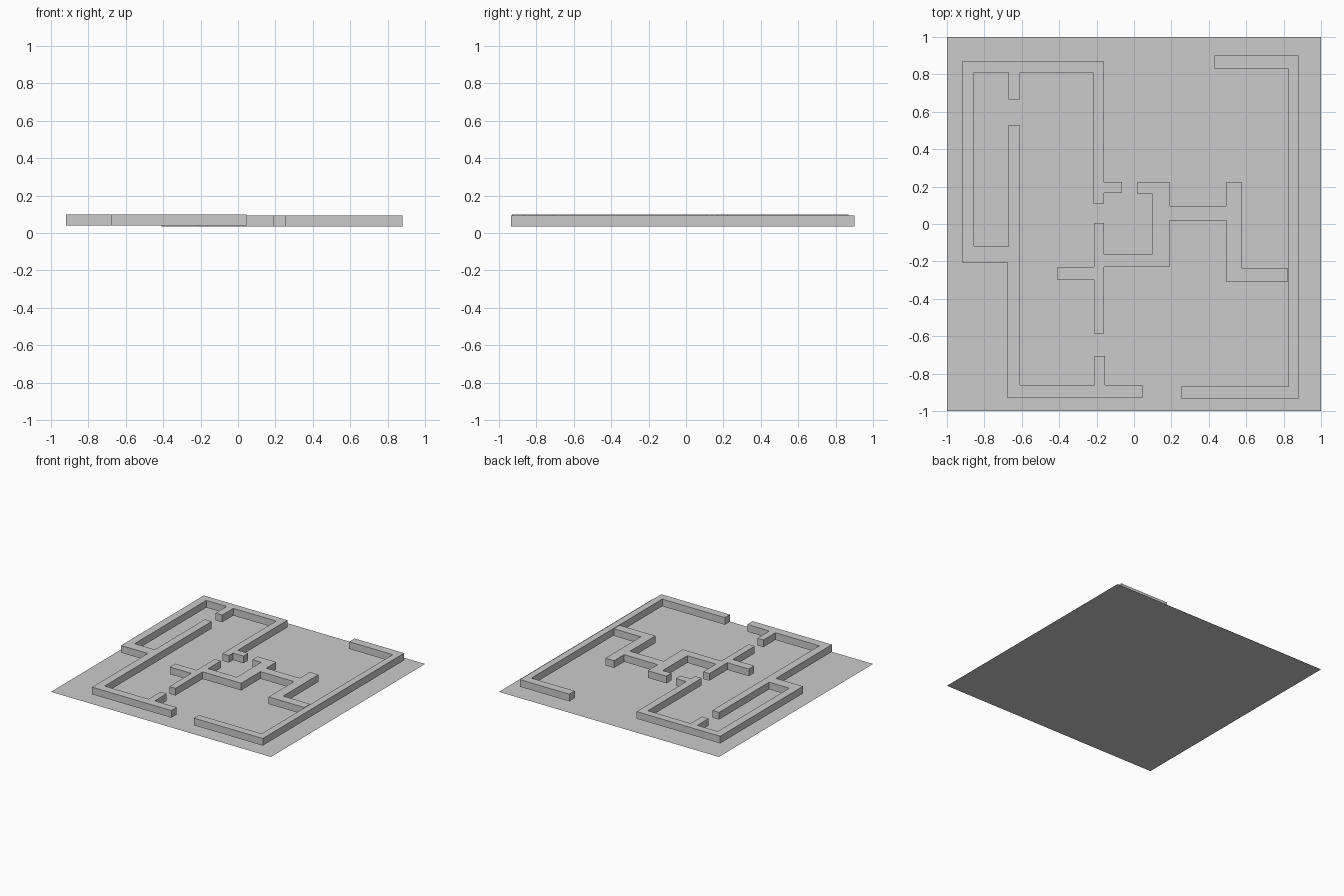
import bpy, bmesh

if "Cube" in bpy.data.objects:
    bpy.data.objects.remove(bpy.data.objects["Cube"])


def square_path(v):
    """Expand alternating x, y values into a closed right-angled outline."""
    n = len(v)
    pts = []
    for i in range(0, n, 2):
        pts.append((v[i], v[i + 1]))
        pts.append((v[(i + 2) % n], v[i + 1]))
    return pts


def wall(name, values, z0, z1):
    bm = bmesh.new()
    face = bm.faces.new([bm.verts.new((x, y, z0)) for x, y in square_path(values)])
    ext = bmesh.ops.extrude_face_region(bm, geom=[face], use_keep_orig=True)
    top = [g for g in ext["geom"] if isinstance(g, bmesh.types.BMVert)]
    bmesh.ops.translate(bm, verts=top, vec=(0, 0, z1 - z0))
    bmesh.ops.recalc_face_normals(bm, faces=bm.faces)
    mesh = bpy.data.meshes.new(name)
    bm.to_mesh(mesh)
    bm.free()
    bpy.context.collection.objects.link(bpy.data.objects.new(name, mesh))


# Floor sheet
bpy.ops.mesh.primitive_plane_add(size=2)
bpy.context.object.name = "floor"

# Left wall with its closet, door stubs and bottom run
wall("left_wall", [
    -0.92, 0.87, -0.16, 0.225, -0.065, 0.165, -0.16, 0.11, -0.22, 0.81,
    -0.61, 0.665, -0.67, 0.81, -0.855, -0.12, -0.672, 0.53, -0.61, -0.86,
    -0.21, -0.705, -0.155, -0.86, 0.045, -0.93, -0.675, -0.205], 0.04, 0.099)

# Right outer wall
wall("right_wall", [
    0.43, 0.9, 0.88, -0.935, 0.255, -0.87, 0.825, 0.83], 0.036, 0.095)

# Central partition with its branches
wall("middle_partition", [
    0.02, 0.225, 0.19, 0.095, 0.495, 0.225, 0.575, -0.235, 0.82, -0.31,
    0.495, 0.02, 0.19, -0.23, -0.16, -0.585, -0.215, -0.3, -0.41, -0.23,
    -0.215, 0.005, -0.16, -0.16, 0.10, 0.16], 0.036, 0.095)
